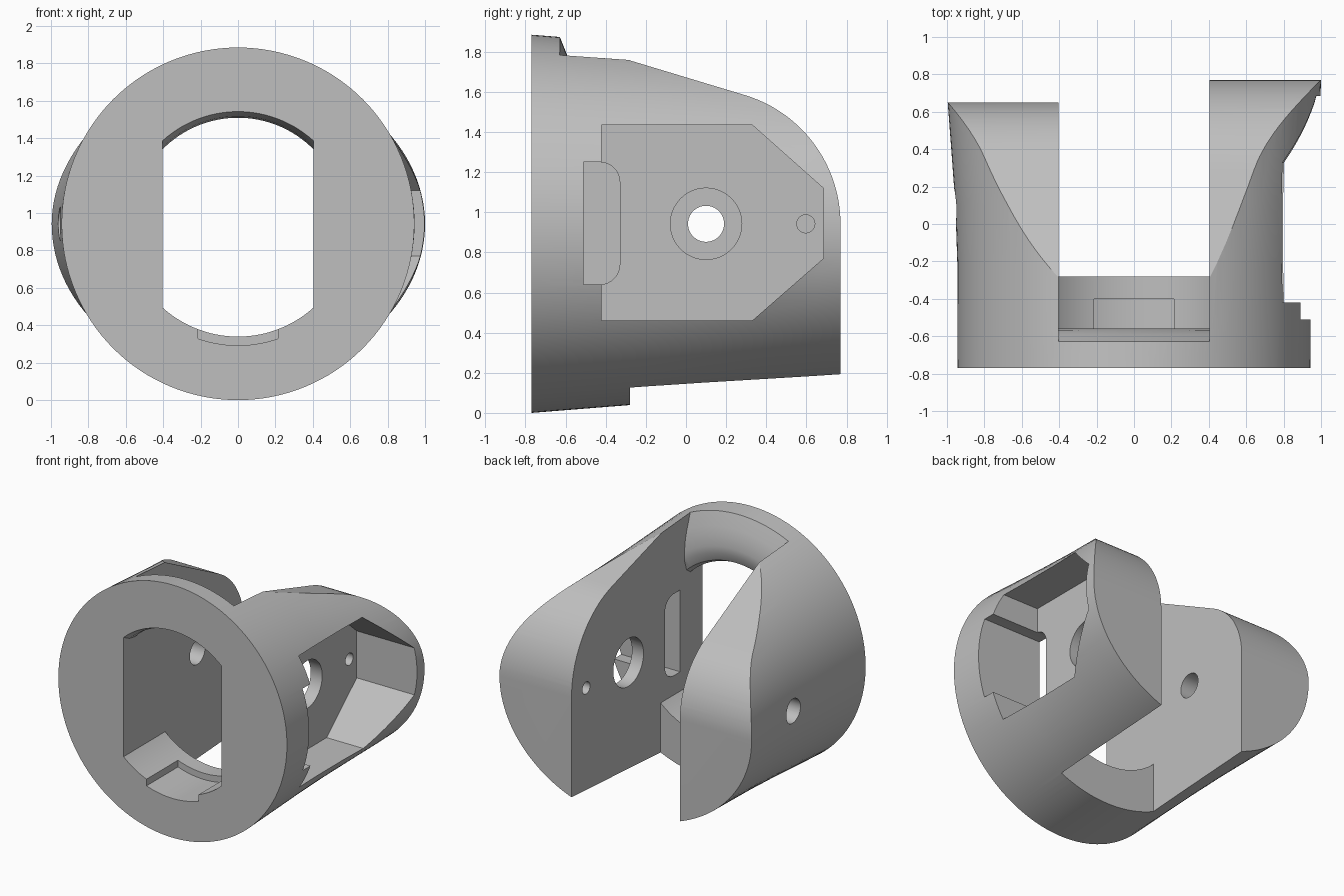
import bpy, bmesh
from math import sin, cos, pi, radians
from mathutils import Vector

if "Cube" in bpy.data.objects:
    bpy.data.objects.remove(bpy.data.objects["Cube"], do_unlink=True)

ZC = 0.9425          # height of the main axis
INNER = 0.405        # half width of the central slot
SEG = 128

grey = bpy.data.materials.new("light_grey")
grey.use_nodes = True
grey.diffuse_color = (0.52, 0.52, 0.52, 1)
grey.node_tree.nodes["Principled BSDF"].inputs["Base Color"].default_value = (0.52, 0.52, 0.52, 1)


def finish(bm, name):
    bmesh.ops.recalc_face_normals(bm, faces=bm.faces[:])
    mesh = bpy.data.meshes.new(name)
    bm.to_mesh(mesh)
    bm.free()
    mesh.materials.append(grey)
    ob = bpy.data.objects.new(name, mesh)
    bpy.context.collection.objects.link(ob)
    return ob


def loft(name, sections):
    """Closed loft of ellipses (y, half width, half height) about the main axis."""
    bm = bmesh.new()
    rings = []
    for y, a, b in sections:
        rings.append([bm.verts.new((a * cos(2 * pi * i / SEG), y, ZC + b * sin(2 * pi * i / SEG)))
                      for i in range(SEG)])
    for r, s in zip(rings, rings[1:]):
        for i in range(SEG):
            j = (i + 1) % SEG
            bm.faces.new((r[i], r[j], s[j], s[i]))
    bm.faces.new(rings[0])
    bm.faces.new(rings[-1])
    return finish(bm, name)


def prism(name, yz, x0, x1):
    """Side outline extruded along x."""
    bm = bmesh.new()
    face = bm.faces.new([bm.verts.new((x0, y, z)) for y, z in yz])
    ext = bmesh.ops.extrude_face_region(bm, geom=[face])["geom"]
    bmesh.ops.translate(bm, vec=(x1 - x0, 0, 0),
                        verts=[v for v in ext if isinstance(v, bmesh.types.BMVert)])
    return finish(bm, name)


def box(name, x0, x1, y0, y1, z0, z1):
    return prism(name, [(y0, z0), (y1, z0), (y1, z1), (y0, z1)], x0, x1)


def arc(y, z, r, a0, a1, n):
    return [(y + r * cos(radians(a0 + (a1 - a0) * i / n)),
             z + r * sin(radians(a0 + (a1 - a0) * i / n))) for i in range(n + 1)]


def clip(ob, x0, x1, z0, z1):
    """Trim a cutter to a range in x and z."""
    bm = bmesh.new()
    bm.from_mesh(ob.data)
    for co, no in (((x0, 0, 0), (-1, 0, 0)), ((x1, 0, 0), (1, 0, 0)),
                   ((0, 0, z0), (0, 0, -1)), ((0, 0, z1), (0, 0, 1))):
        bmesh.ops.bisect_plane(bm, geom=bm.verts[:] + bm.edges[:] + bm.faces[:], plane_co=co,
                               plane_no=Vector(no), clear_outer=True)
        bmesh.ops.holes_fill(bm, edges=[e for e in bm.edges if e.is_boundary])
    bmesh.ops.recalc_face_normals(bm, faces=bm.faces[:])
    bm.to_mesh(ob.data)
    bm.free()
    return ob


def cut(ob, cutter):
    cutter.hide_render = True
    mod = ob.modifiers.new("cut", 'BOOLEAN')
    mod.operation, mod.solver, mod.object = 'DIFFERENCE', 'EXACT', cutter
    bpy.context.view_layer.objects.active = ob
    bpy.ops.object.modifier_apply(modifier=mod.name)
    bpy.data.objects.remove(cutter, do_unlink=True)


# Outer shell: round at the front, flattened ellipse at the back
widths = [(-0.77, 0.943), (-0.2, 0.945), (0.1, 0.955), (0.4, 0.977), (0.65, 0.996), (0.77, 1.0)]
body = loft("housing", [(y, a, 0.9425 - 0.0795 * (y + 0.77)) for y, a in widths])

# Central opening: lower half, with the bottom bridge left at the front
cut(body, box("lower_slot", -INNER, INNER, -0.28, 2, -1, ZC + 0.1))
bore = loft("bore_cutter", [(-1, 0.603, 0.603), (0, 0.603, 0.603)])
cut(body, clip(bore, -INNER, INNER, -1, ZC + 0.05))

# Central opening: upper half, leaving a rounded top bridge
bridge = [(-1, 0.6), (-0.77, 0.6), (-0.7, 0.575), (-0.63, 0.567), (-0.585, 0.59), (-0.56, 0.65),
          (-0.56, 0.7), (-0.57, 0.77), (-0.59, 0.835), (-0.628, 0.93), (-0.66, 1.01), (-0.659, 1.3), (1, 1.3)]
top = loft("upper_slot", [(y, r, r) for y, r in bridge])
cut(body, clip(top, -INNER, INNER, ZC, 3))

# Shallow notch in the bottom bridge
notch = loft("notch_cutter", [(-1, 0.65, 0.65), (-0.4, 0.65, 0.65)])
cut(body, clip(notch, -0.215, 0.215, -1, ZC - 0.5))

# Sloped and rounded arm ends
for side, r, start in ((1, 0.67, 73.1), (-1, 0.55, 62.7)):
    outline = [(-0.28, 1.757)] + arc(0.1, ZC, r, start, 0, 24)
    outline += [(0.1 + r, -1), (2, -1), (2, 3), (-0.28, 3)]
    cut(body, prism("arm_end_cutter", outline, side * 0.38, side * 1.5))

# Pocket on the left arm, with a slot into the inside
pocket = [(-0.42, 0.46), (0.33, 0.46), (0.685, 0.77), (0.685, 1.12), (0.33, 1.435), (-0.42, 1.435)]
cut(body, prism("pocket_cutter", pocket, 0.5, 1.5))
slot = [(-0.51, 0.64)] + arc(-0.43, 0.74, 0.1, -90, 0, 8) + arc(-0.43, 1.15, 0.1, 0, 90, 8) + [(-0.51, 1.25)]
cut(body, prism("slot_cutter", slot, 0.3, 1.5))

# Pivot holes and pin hole
for y, r, x0, x1 in ((0.1, 0.178, 0.3, 0.7), (0.1, 0.09, -1.5, -0.3), (0.597, 0.045, 0.3, 0.7)):
    cut(body, prism("hole_cutter", arc(y, ZC, r, 0, 352.5, 47), x0, x1))

bpy.ops.object.select_all(action='DESELECT')
body.select_set(True)
bpy.context.view_layer.objects.active = body
bpy.ops.object.shade_smooth_by_angle(angle=radians(25))
